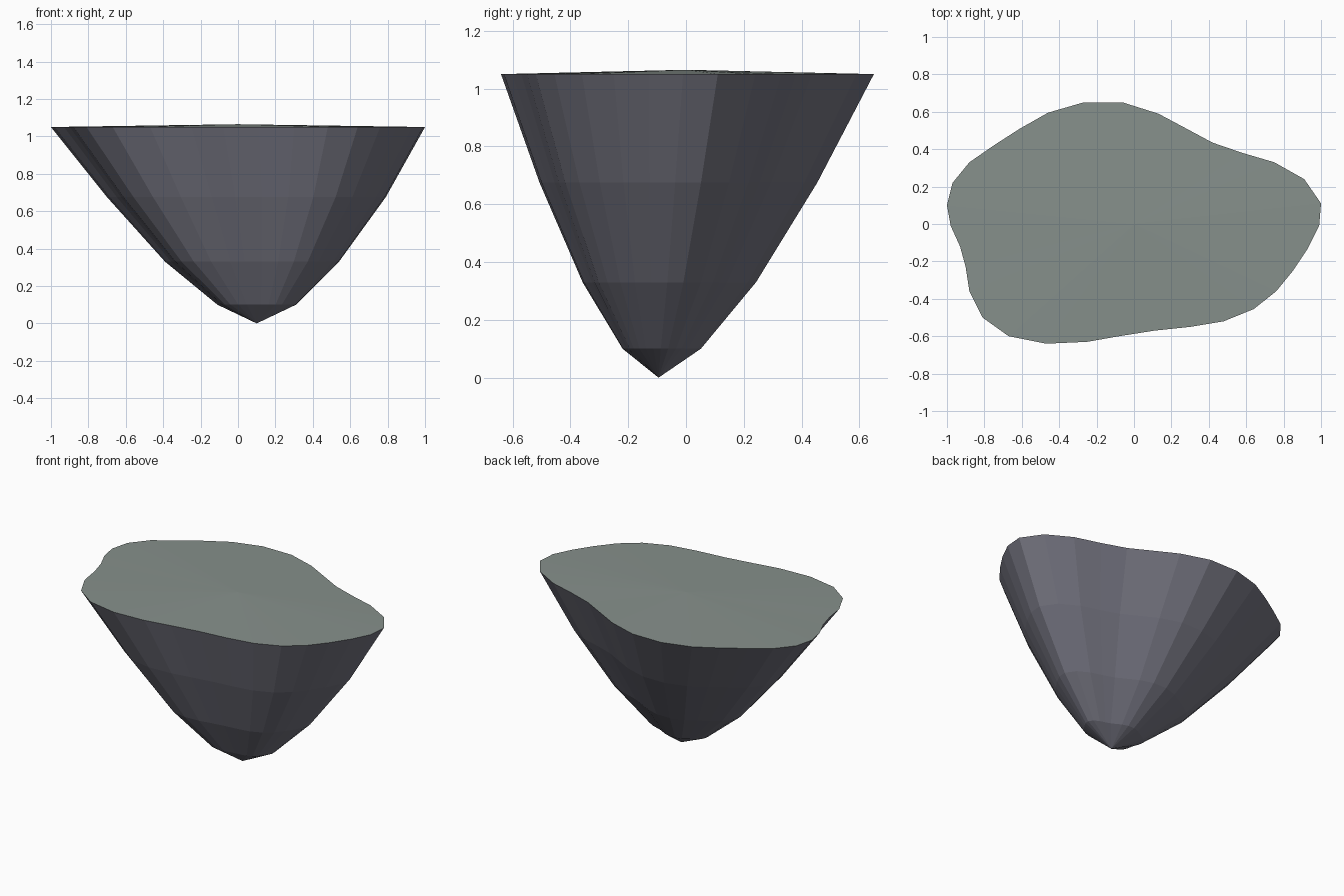
import bpy, bmesh

if "Cube" in bpy.data.objects:
    bpy.data.objects.remove(bpy.data.objects["Cube"])

# Rim outline, counter-clockwise
RIM = [(1.0, .11), (.91, .24), (.75, .33), (.58, .38), (.42, .435), (.28, .51), (.13, .59), (-.06, .65),
       (-.27, .65), (-.46, .595), (-.61, .51), (-.75, .42), (-.88, .33), (-.97, .22), (-1.0, .10), (-.98, -.01),
       (-.93, -.12), (-.90, -.23), (-.88, -.36), (-.81, -.50), (-.67, -.60), (-.47, -.64), (-.25, -.63), (-.08, -.60),
       (.11, -.57), (.30, -.55), (.48, -.52), (.64, -.455), (.76, -.36), (.85, -.25), (.93, -.13), (.99, -.01)]
N = len(RIM)


def material(name, color):
    m = bpy.data.materials.new(name)
    m.diffuse_color = (*color, 1)
    m.use_nodes = True
    m.node_tree.nodes["Principled BSDF"].inputs["Base Color"].default_value = m.diffuse_color
    return m


def cone_shell(name, rings, apex, mat):
    """Scaled rims (scale, x, y, z) joined in order and closed to an apex."""
    bm = bmesh.new()
    loops = [[bm.verts.new((x * s + cx, y * s + cy, z)) for x, y in RIM]
             for s, cx, cy, z in rings]
    tip = bm.verts.new(apex)
    for a, b in zip(loops, loops[1:]):
        for i in range(N):
            j = (i + 1) % N
            bm.faces.new((a[j], a[i], b[i], b[j]))
    up = apex[2] > rings[-1][3]
    last = loops[-1]
    for i in range(N):
        j = (i + 1) % N
        bm.faces.new((last[i], last[j], tip) if up else (last[j], last[i], tip))
    me = bpy.data.meshes.new(name)
    bm.to_mesh(me)
    bm.free()
    ob = bpy.data.objects.new(name, me)
    bpy.context.collection.objects.link(ob)
    me.materials.append(mat)
    return ob


# Tapering rock underside, drifting toward its off-centre tip
cone_shell("rock_underside",
           [(1, 0, 0, 1.05), (.745, .045, -.03, .675), (.465, .075, -.06, .33), (.21, .10, -.085, .10)],
           (.10, -.095, 0), material("rock", (.17, .17, .21)))

# Slightly domed ground on top
cone_shell("top_surface", [(1, 0, 0, 1.05)], (0, 0, 1.065), material("ground", (.24, .28, .26)))
